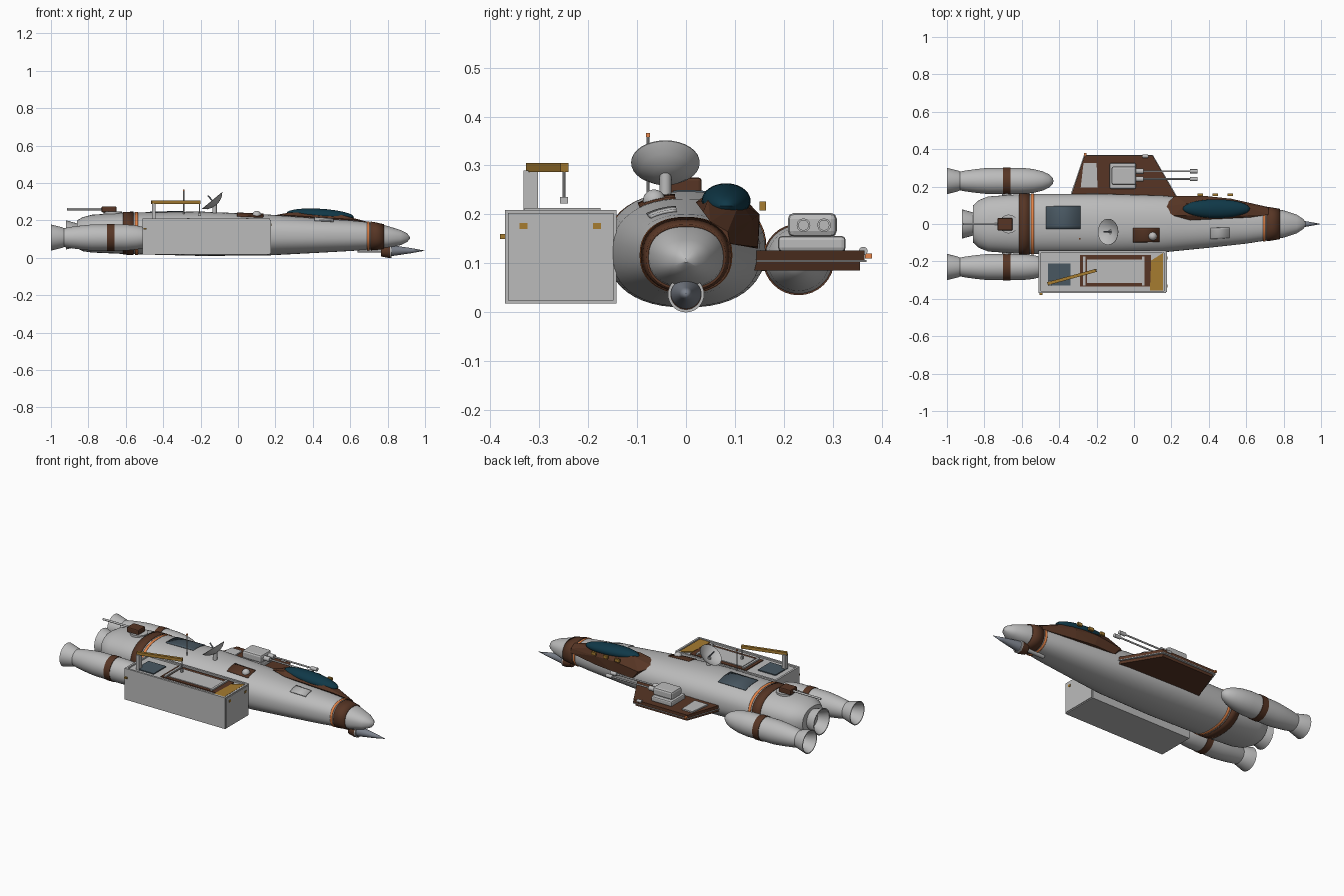
import bpy, bmesh, math
from mathutils import Vector, Matrix

if "Cube" in bpy.data.objects:
    bpy.data.objects.remove(bpy.data.objects["Cube"])


def mat(name, rgb):
    m = bpy.data.materials.new(name)
    m.diffuse_color = (*rgb, 1)
    m.use_nodes = True
    m.node_tree.nodes["Principled BSDF"].inputs["Base Color"].default_value = m.diffuse_color
    return m


GREY = mat("hull_grey", (0.50, 0.50, 0.50))
BROWN = mat("rust_brown", (0.095, 0.036, 0.018))
GOLD = mat("ochre", (0.38, 0.20, 0.03))
ORANGE = mat("orange", (0.80, 0.24, 0.07))
GLASS = mat("dark_glass", (0.005, 0.04, 0.065))
SLATE = mat("slate_panel", (0.065, 0.095, 0.12))
STEEL = mat("steel", (0.20, 0.22, 0.26))


def finish(name, bm, m, smooth=False):
    bmesh.ops.recalc_face_normals(bm, faces=bm.faces[:])
    me = bpy.data.meshes.new(name)
    bm.to_mesh(me)
    bm.free()
    me.materials.append(m)
    ob = bpy.data.objects.new(name, me)
    bpy.context.collection.objects.link(ob)
    if smooth:
        bpy.ops.object.select_all(action='DESELECT')
        ob.select_set(True)
        bpy.context.view_layer.objects.active = ob
        bpy.ops.object.shade_smooth_by_angle(angle=math.radians(35))
    return ob


def box(name, x0, x1, y0, y1, z0, z1, m, bevel=0):
    bm = bmesh.new()
    bmesh.ops.create_cube(bm, size=1)
    for v in bm.verts:
        v.co = ((x0 + x1) / 2 + v.co.x * (x1 - x0), (y0 + y1) / 2 + v.co.y * (y1 - y0),
                (z0 + z1) / 2 + v.co.z * (z1 - z0))
    if bevel:
        bmesh.ops.bevel(bm, geom=bm.edges[:], offset=bevel, segments=2, affect='EDGES', profile=0.5)
    return finish(name, bm, m)


def prism(name, pts, z0, z1, m):
    bm = bmesh.new()
    f = bm.faces.new([bm.verts.new((x, y, z0)) for x, y in pts])
    r = bmesh.ops.extrude_face_region(bm, geom=[f])
    for v in r["geom"]:
        if isinstance(v, bmesh.types.BMVert):
            v.co.z = z1
    return finish(name, bm, m)


def lathe(name, profile, origin, m, axis=(1, 0, 0), n=32):
    """Revolve (distance along axis, radius) points."""
    bm = bmesh.new()
    rot = Vector(axis).to_track_quat('Z', 'Y').to_matrix()
    rings = []
    for d, r in profile:
        ring = []
        for i in range(n):
            a = 2 * math.pi * i / n
            ring.append(bm.verts.new(Vector(origin) + rot @ Vector((r * math.cos(a), r * math.sin(a), d))))
        rings.append(ring)
    for p, q in zip(rings, rings[1:]):
        for i in range(n):
            bm.faces.new((p[i], p[(i + 1) % n], q[(i + 1) % n], q[i]))
    bmesh.ops.remove_doubles(bm, verts=bm.verts[:], dist=1e-5)
    return finish(name, bm, m, True)


def rod(name, a, b, r, m, n=12):
    d = Vector(b) - Vector(a)
    return lathe(name, [(0, 0), (0, r), (d.length, r), (d.length, 0)], a, m, d, n)


# Hull stations: x, half width, bottom, top
ST = [(-0.86, 0.10, 0.05, 0.20), (-0.83, 0.127, 0.035, 0.217), (-0.78, 0.147, 0.028, 0.23),
      (-0.6, 0.16, 0.02, 0.242), (-0.2, 0.162, 0.01, 0.247), (0.15, 0.152, 0.012, 0.232),
      (0.4, 0.127, 0.025, 0.213), (0.6, 0.105, 0.036, 0.20), (0.72, 0.086, 0.045, 0.188),
      (0.8, 0.073, 0.052, 0.17), (0.87, 0.05, 0.068, 0.148), (0.905, 0.027, 0.085, 0.13),
      (0.92, 0.004, 0.102, 0.11)]


def hull(x, a, off=0.0):
    """Point on the hull at x and angle a (0 = +y, 90 degrees = top)."""
    for p, q in zip(ST, ST[1:]):
        if x <= q[0] + 1e-9:
            t = (x - p[0]) / (q[0] - p[0])
            w, b, h = (p[k] + t * (q[k] - p[k]) for k in (1, 2, 3))
            break
    c, s, e = math.cos(a), math.sin(a), 2 / 2.3
    return Vector((x, math.copysign(abs(c) ** e, c) * (w + off),
                   (b + h) / 2 + math.copysign(abs(s) ** e, s) * ((h - b) / 2 + off)))


def hull_shell(name, xs, a0, a1, off, m, n=48, cap=False):
    bm = bmesh.new()
    full = abs(a1 - a0) > 359
    k = n if full else n + 1
    rows = [[bm.verts.new(hull(x, math.radians(a0 + (a1 - a0) * i / n), off)) for i in range(k)] for x in xs]
    for p, q in zip(rows, rows[1:]):
        for i in range(n):
            bm.faces.new((p[i], p[(i + 1) % k], q[(i + 1) % k], q[i]))
    if cap:
        bm.faces.new(rows[0])
        bm.faces.new(rows[-1])
    ob = finish(name, bm, m, True)
    if not cap:
        s = ob.modifiers.new("thickness", 'SOLIDIFY')
        s.thickness, s.offset = 0.006, -1
    return ob


# Fuselage with its bands and surface panels
hull_shell("fuselage", [s[0] for s in ST], 0, 360, 0, GREY, cap=True)
for nm, x0, x1, off, m in [("rear_band", -0.615, -0.56, 0.004, BROWN), ("rear_stripe", -0.55, -0.535, 0.003, ORANGE),
                           ("nose_band", 0.71, 0.78, 0.005, BROWN), ("nose_stripe", 0.69, 0.702, 0.004, ORANGE)]:
    hull_shell(nm, [x0, x1] if x1 < 0.7 else [x0, (x0 + x1) / 2, x1], 0, 360, off, m)
hull_shell("roof_panel", [-0.47, -0.285], 58, 97, 0.004, SLATE, 8)
hull_shell("sensor_panel", [-0.005, 0.135], 96, 125, 0.004, BROWN, 8)
hull_shell("roof_hatch", [0.41, 0.51], 97, 125, 0.006, GREY, 8)

# Three engines: hollow flared bells
bell = [(-0.83, 0.058), (-0.93, 0.05), (-0.94, 0.055), (-1.0, 0.07), (-1.0, 0.065), (-0.95, 0.045), (-0.9, 0.03), (-0.9, 0)]
pod = [(-0.43, 0), (-0.435, 0.018), (-0.455, 0.036), (-0.49, 0.052), (-0.54, 0.064), (-0.6, 0.07), (-0.78, 0.07),
       (-0.84, 0.064), (-0.9, 0.056)]
for side, nm in ((1, "left"), (-1, "right")):
    c = (0, side * 0.23, 0.108)
    lathe(nm + "_engine_pod", pod + bell[1:], c, GREY)
    lathe(nm + "_engine_band", [(-0.70, 0.069), (-0.70, 0.073), (-0.66, 0.073), (-0.66, 0.069)], c, BROWN)
    rod(nm + "_engine_strut", (-0.68, side * 0.12, 0.11), (-0.68, side * 0.19, 0.11), 0.025, GREY)
lathe("centre_engine_bell", [(d + 0.08, r * 1.12) for d, r in bell], (0, 0, 0.122), GREY)

# Cockpit fairing and glass
bm = bmesh.new()
for p in [(0.15, 0.09, 0.205), (0.22, 0.15, 0.18), (0.26, 0.147, 0.13), (0.40, 0.147, 0.135), (0.38, 0.15, 0.20),
          (0.52, 0.13, 0.135), (0.52, 0.135, 0.19), (0.72, 0.09, 0.14), (0.72, 0.085, 0.165), (0.72, 0.05, 0.185),
          (0.62, 0.035, 0.205), (0.30, 0.02, 0.225), (0.21, 0.045, 0.23), (0.28, 0.11, 0.243), (0.28, 0.045, 0.243),
          (0.55, 0.11, 0.225), (0.55, 0.045, 0.23)]:
    bm.verts.new(p)
bmesh.ops.convex_hull(bm, input=bm.verts[:])
finish("cockpit_fairing", bm, BROWN)
bm = bmesh.new()
bmesh.ops.create_uvsphere(bm, u_segments=32, v_segments=16, radius=1,
                          matrix=Matrix.Translation((0.44, 0.082, 0.228)) @ Matrix.Rotation(0.06, 4, 'Y')
                          @ Matrix.Diagonal((0.18, 0.05, 0.034, 1)))
finish("canopy_glass", bm, GLASS, True)
for x in (0.34, 0.42, 0.50):
    box("cockpit_marker", x, x + 0.03, 0.15, 0.163, 0.208, 0.226, GOLD)

# Nose lance
rod("lance_tube", (0.64, 0, 0.04), (0.8, 0, 0.04), 0.013, GREY)
lathe("lance_collar", [(0.765, 0), (0.765, 0.03), (0.80, 0.037), (0.812, 0.037), (0.812, 0)], (0, 0, 0.037), BROWN)
lathe("lance_ring", [(0.81, 0.031), (0.81, 0.037), (0.82, 0.037), (0.82, 0.031)], (0, 0, 0.037), GREY)
lathe("lance_cone", [(0.81, 0), (0.81, 0.031), (0.93, 0.013), (1.0, 0)], (0, 0, 0.038), STEEL)

# Cargo box with rimmed deck
X0, X1, Y0, Y1, ZT = -0.51, 0.172, -0.37, -0.142, 0.2
box("cargo_box", X0, X1, Y0, Y1, 0.018, ZT, GREY)
for y in (Y0, Y1 - 0.012):
    box("cargo_rim", X0, X1, y, y + 0.012, ZT, 0.209, GREY)
for x in (X0, X1 - 0.012):
    box("cargo_rim_end", x, x + 0.012, Y0, Y1, ZT, 0.209, GREY)
box("cargo_end_plate", X1, X1 + 0.004, Y0 + 0.006, Y1 - 0.006, 0.024, 0.203, GREY)
for y in (-0.34, -0.19):
    box("cargo_end_mark", X1, X1 + 0.007, y, y + 0.016, 0.17, 0.183, GOLD)
box("cargo_side_lamp", -0.505, -0.49, -0.38, -0.37, 0.15, 0.16, GOLD)
box("deck_panel", -0.46, -0.34, -0.33, -0.21, ZT, 0.206, SLATE)
box("hatch_base", -0.29, 0.09, -0.335, -0.165, ZT, 0.205, BROWN)
box("hatch_cover", -0.25, 0.055, -0.315, -0.19, ZT, 0.209, GREY)
for x in (-0.272, 0.042):
    box("hatch_rail", x, x + 0.014, -0.33, -0.175, 0.205, 0.213, GREY)
prism("deck_ramp", [(0.155, -0.155), (0.092, -0.195), (0.085, -0.355), (0.155, -0.355)], ZT, 0.206, GOLD)

# Deck crane
box("crane_post", -0.46, -0.44, -0.332, -0.302, ZT, 0.29, GREY)
prism("crane_beam", [(-0.46, -0.327), (-0.2, -0.256), (-0.205, -0.24), (-0.465, -0.311)], 0.287, 0.305, GOLD)
rod("crane_cable", (-0.206, -0.249, 0.23), (-0.206, -0.249, 0.29), 0.003, GREY, 8)
box("crane_hook", -0.213, -0.199, -0.257, -0.241, 0.222, 0.236, GREY)

# Wing: two brown skins around a pale trim line
wing = [(-0.34, 0.14), (-0.265, 0.365), (0.1, 0.365), (0.23, 0.14)]
inner = [(-0.335, 0.14), (-0.255, 0.355), (0.092, 0.355), (0.222, 0.14)]
prism("wing_lower", inner, 0.086, 0.103, BROWN)
prism("wing_trim", [(x * 1.01, y + 0.004) for x, y in wing], 0.103, 0.107, GREY)
prism("wing_upper", wing, 0.107, 0.126, BROWN)
box("wing_lamp", -0.268, -0.254, 0.366, 0.38, 0.11, 0.12, ORANGE)
prism("wing_panel", [(-0.285, 0.195), (-0.27, 0.325), (-0.2, 0.325), (-0.195, 0.195)], 0.126, 0.134, GREY)
rod("wing_stub", (0.045, 0.362, 0.125), (0.075, 0.362, 0.125), 0.009, GREY)

# Wing turret with twin guns
box("turret_base", -0.13, 0.01, 0.188, 0.326, 0.124, 0.156, GREY, 0.008)
box("turret_head", -0.12, 0.012, 0.208, 0.308, 0.154, 0.203, GREY, 0.012)
for y in (0.24, 0.282):
    rod("turret_mount", (0.0, y, 0.178), (0.05, y, 0.178), 0.014, GREY)
    rod("turret_barrel", (0.04, y, 0.178), (0.32, y, 0.178), 0.005, GREY)
    rod("turret_muzzle", (0.30, y, 0.178), (0.34, y, 0.178), 0.011, GREY)

# Tail gun
rod("tail_gun_base", (-0.67, 0, 0.225), (-0.67, 0, 0.246), 0.05, GREY, 32)
box("tail_gun_body", -0.73, -0.65, -0.035, 0.032, 0.243, 0.275, BROWN, 0.006)
rod("tail_gun_barrel", (-0.72, 0, 0.26), (-0.915, 0, 0.26), 0.006, GREY)

# Dish antenna, sensor ball and whip
D = Vector((-0.64, 0, 0.77))
lathe("dish", [(-0.028, 0), (-0.024, 0.025), (-0.014, 0.05), (0.004, 0.07), (0.006, 0.07), (-0.008, 0.048),
               (-0.017, 0.025), (-0.02, 0)], (-0.135, -0.042, 0.302), GREY, D)
rod("dish_feed", Vector((-0.135, -0.042, 0.302)) - D * 0.02, Vector((-0.135, -0.042, 0.302)) + D * 0.04, 0.004, STEEL, 8)
rod("dish_post", (-0.125, -0.042, 0.235), (-0.125, -0.042, 0.288), 0.012, GREY)
bm = bmesh.new()
bmesh.ops.create_uvsphere(bm, u_segments=20, v_segments=12, radius=0.023,
                          matrix=Matrix.Translation((0.1, -0.065, 0.228)))
finish("sensor_ball", bm, GREY, True)
rod("whip_antenna", (-0.29, -0.078, 0.22), (-0.29, -0.078, 0.36), 0.003, GREY, 8)
box("whip_lamp", -0.294, -0.286, -0.082, -0.074, 0.358, 0.366, ORANGE)
